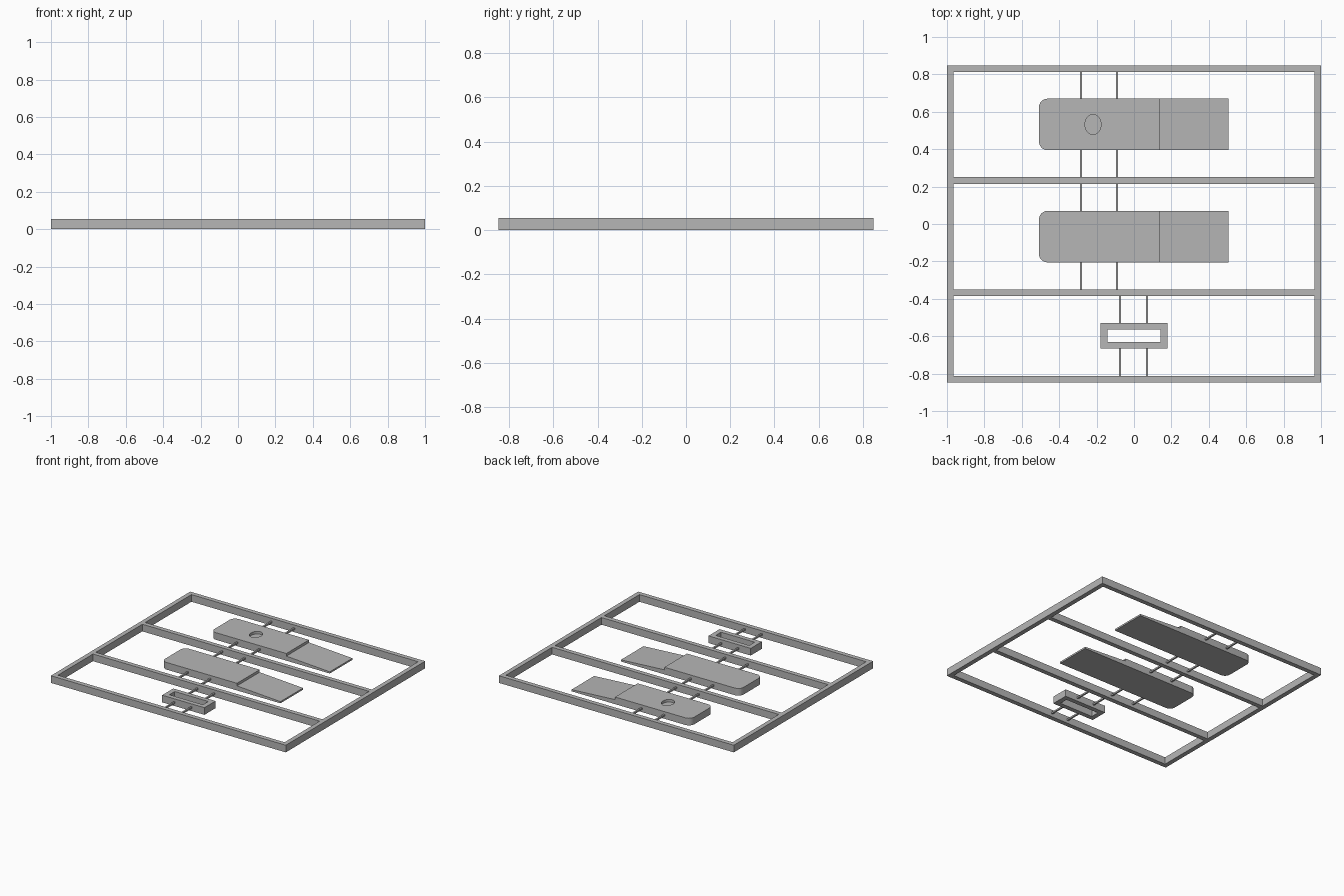
import bpy, bmesh, math

old = bpy.data.objects.get("Cube")
if old:
    bpy.data.objects.remove(old, do_unlink=True)

HEIGHT = 0.055

grey = bpy.data.materials.new("plain_grey")
grey.use_nodes = True
GREY = (0.47, 0.47, 0.47, 1)
grey.diffuse_color = GREY
grey.node_tree.nodes["Principled BSDF"].inputs["Base Color"].default_value = GREY


def finish(name, bm):
    bmesh.ops.recalc_face_normals(bm, faces=bm.faces)
    mesh = bpy.data.meshes.new(name)
    bm.to_mesh(mesh)
    bm.free()
    mesh.materials.append(grey)
    obj = bpy.data.objects.new(name, mesh)
    bpy.context.collection.objects.link(obj)
    return obj


def extrude(bm, faces, offset):
    geo = bmesh.ops.extrude_face_region(bm, geom=faces)["geom"]
    verts = [v for v in geo if isinstance(v, bmesh.types.BMVert)]
    bmesh.ops.translate(bm, verts=verts, vec=offset)


def window_slab(name, xs, ys):
    """Slab split by grid lines, with every odd-odd cell left open."""
    bm = bmesh.new()
    grid = [[bm.verts.new((x, y, 0)) for y in ys] for x in xs]
    for i in range(len(xs) - 1):
        for j in range(len(ys) - 1):
            if i % 2 and j % 2:
                continue
            bm.faces.new((grid[i][j], grid[i + 1][j],
                          grid[i + 1][j + 1], grid[i][j + 1]))
    extrude(bm, bm.faces[:], (0, 0, HEIGHT))
    bmesh.ops.dissolve_limit(bm, angle_limit=0.01, verts=bm.verts[:], edges=bm.edges[:])
    return finish(name, bm)


def wedge_plate(name, y0, y1):
    """Thick body with two rounded corners, stepping down to a tapered tongue."""
    bm = bmesh.new()
    profile = [(-0.508, 0), (0.505, 0), (0.505, 0.013),
               (0.135, 0.035), (0.135, HEIGHT), (-0.508, HEIGHT)]
    face = bm.faces.new([bm.verts.new((x, y0, z)) for x, z in profile])
    extrude(bm, [face], (0, y1 - y0, 0))
    corners = [e for e in bm.edges
               if all(v.co.x < -0.5 for v in e.verts)
               and abs(e.verts[0].co.z - e.verts[1].co.z) > 0.01]
    bmesh.ops.bevel(bm, geom=corners, offset=0.045, segments=6,
                    profile=0.5, affect="EDGES")
    return finish(name, bm)


def runner(name, x, y0, y1):
    """Thin bar along y at mid height."""
    bm = bmesh.new()
    bmesh.ops.create_cube(bm, size=1)
    for v in bm.verts:
        v.co = (x + v.co.x * 0.012,
                (y0 + y1) / 2 + v.co.y * (y1 - y0),
                HEIGHT / 2 + v.co.z * 0.012)
    return finish(name, bm)


# Outer frame with two cross bars
window_slab("frame", [-1, -0.965, 0.965, 1],
            [-0.847, -0.812, -0.385, -0.35, 0.215, 0.25, 0.812, 0.847])

# Small rectangular ring
window_slab("small_ring", [-0.18, -0.143, 0.143, 0.18],
            [-0.665, -0.63, -0.565, -0.53])

# Two wedge plates
wedge_plate("front_plate", -0.205, 0.07)
back_plate = wedge_plate("back_plate", 0.395, 0.67)

# Shallow oval recess in the back plate
bm = bmesh.new()
bmesh.ops.create_cone(bm, cap_ends=True, segments=32, radius1=1, radius2=1, depth=1)
for v in bm.verts:
    v.co = (-0.219 + v.co.x * 0.043, 0.532 + v.co.y * 0.053, HEIGHT + v.co.z * 0.04)
cutter = finish("recess_cutter", bm)
cutter.hide_render = True
cut = back_plate.modifiers.new("recess", "BOOLEAN")
cut.operation = "DIFFERENCE"
cut.solver = "EXACT"
cut.object = cutter
bpy.context.view_layer.objects.active = back_plate
back_plate.select_set(True)
bpy.ops.object.modifier_apply(modifier=cut.name)
bpy.data.objects.remove(cutter, do_unlink=True)
bpy.ops.object.shade_smooth_by_angle(angle=math.radians(25))

# Runners joining the parts to the frame
plate_gaps = [(-0.35, -0.205), (0.07, 0.215), (0.25, 0.395), (0.67, 0.812)]
ring_gaps = [(-0.812, -0.665), (-0.53, -0.385)]
for xs, gaps in (((-0.283, -0.091), plate_gaps), ((-0.075, 0.069), ring_gaps)):
    for x in xs:
        for y0, y1 in gaps:
            runner("runner", x, y0, y1)
